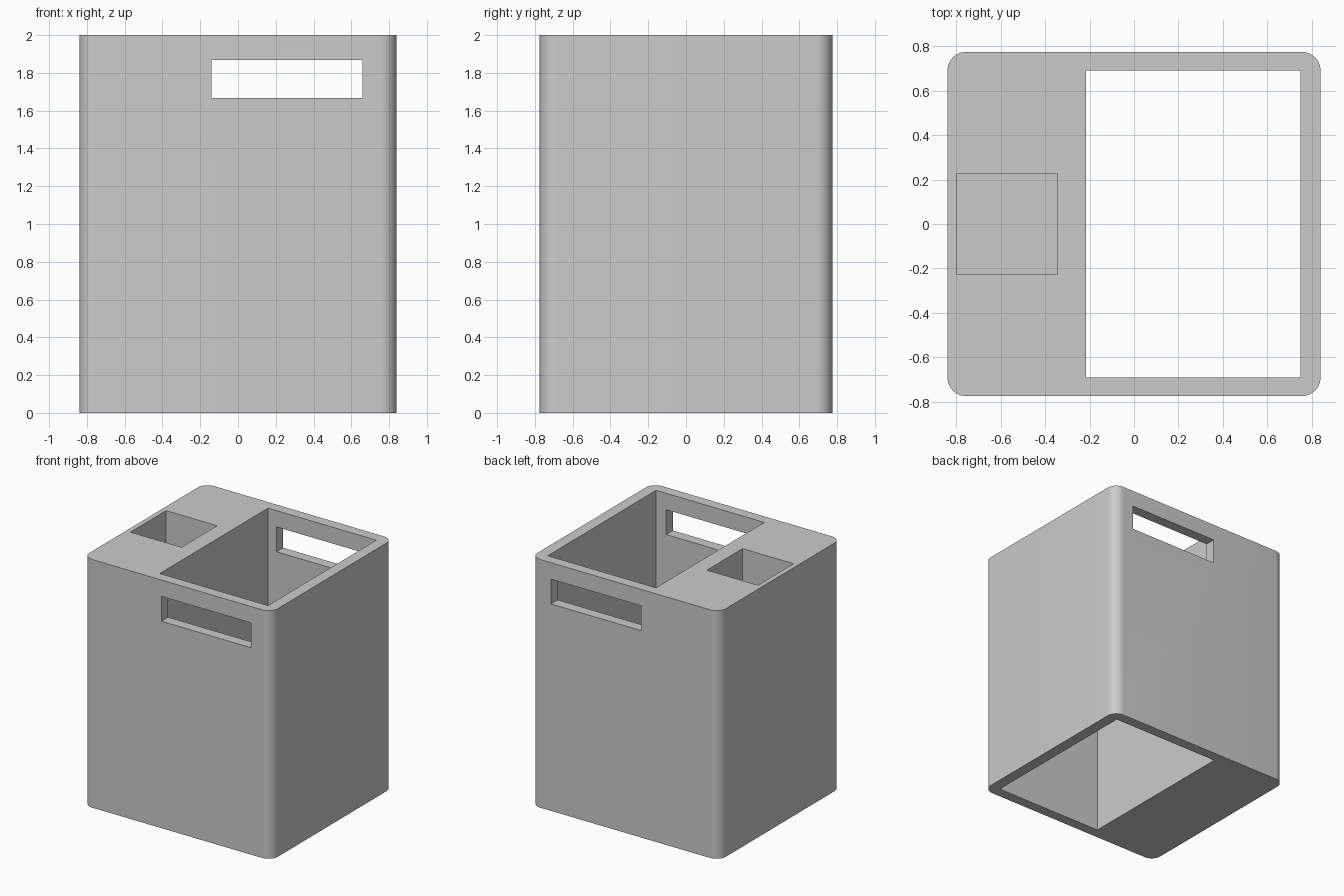
import bpy
import bmesh
import math

if "Cube" in bpy.data.objects:
    bpy.data.objects.remove(bpy.data.objects["Cube"])

grey = bpy.data.materials.new("plain grey")
grey.diffuse_color = (0.6, 0.6, 0.6, 1)
grey.use_nodes = True
grey.node_tree.nodes["Principled BSDF"].inputs["Base Color"].default_value = grey.diffuse_color


def box(name, x, y, z, radius=0):
    """Box spanning the given ranges, with optional rounded upright edges."""
    bm = bmesh.new()
    bmesh.ops.create_cube(bm, size=1)
    for v in bm.verts:
        for i, (lo, hi) in enumerate((x, y, z)):
            v.co[i] = lo if v.co[i] < 0 else hi
    if radius:
        upright = [e for e in bm.edges
                   if abs(e.verts[0].co.z - e.verts[1].co.z) > 0.1]
        bmesh.ops.bevel(bm, geom=upright, offset=radius, segments=10,
                        profile=0.5, affect='EDGES')
    mesh = bpy.data.meshes.new(name)
    bm.to_mesh(mesh)
    bm.free()
    obj = bpy.data.objects.new(name, mesh)
    mesh.materials.append(grey)
    bpy.context.collection.objects.link(obj)
    return obj


# Rounded block
body = box("holder_body", (-0.84, 0.84), (-0.775, 0.775), (0, 2), 0.085)

cutters = [
    # Main opening, right through from top to bottom
    box("main_opening", (-0.215, 0.75), (-0.69, 0.69), (-0.5, 2.5)),
    # Blind square pocket
    box("square_pocket", (-0.80, -0.345), (-0.227, 0.227), (1.0, 2.5)),
    # Hand slot through the front and back walls
    box("hand_slot", (-0.14, 0.66), (-1, 1), (1.668, 1.868)),
]

bpy.context.view_layer.objects.active = body
for cutter in cutters:
    cutter.hide_render = True
    mod = body.modifiers.new(cutter.name, 'BOOLEAN')
    mod.operation = 'DIFFERENCE'
    mod.solver = 'EXACT'
    mod.object = cutter
    bpy.ops.object.modifier_apply(modifier=mod.name)
for cutter in cutters:
    bpy.data.objects.remove(cutter)

# Smooth rounded corners, crisp edges elsewhere
body.select_set(True)
bpy.ops.object.shade_smooth_by_angle(angle=math.radians(30))
